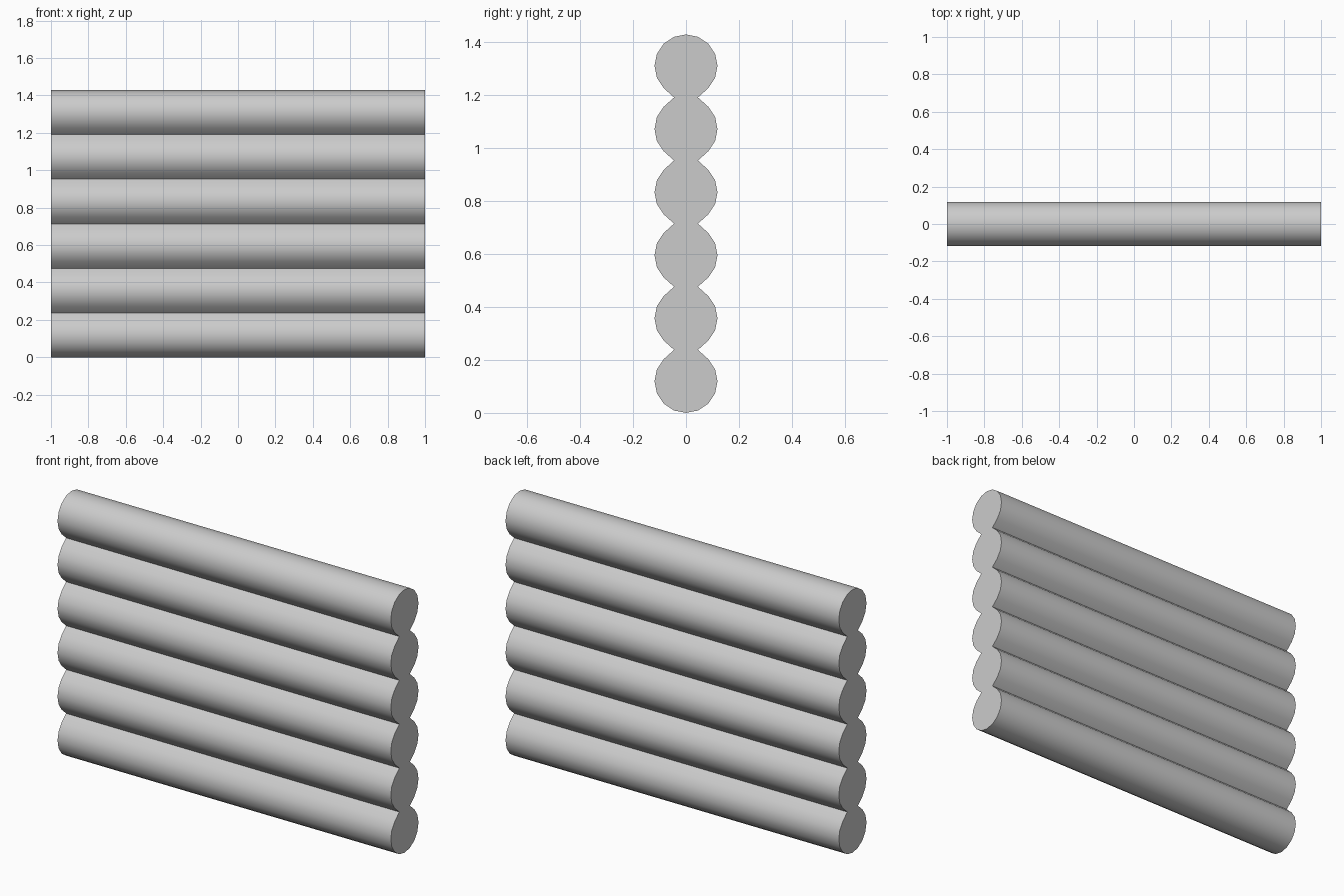
import bpy, bmesh, math

if "Cube" in bpy.data.objects:
    bpy.data.objects.remove(bpy.data.objects["Cube"])

LOGS = 6
R = 0.1188          # log radius
PITCH = 0.238       # vertical spacing of logs
NECK = 0.045        # half width where logs join

def arc(cz, a0, a1):
    # 16-sided circle points from step a0 to a1, as (y, z)
    return [(R * math.cos(i * math.pi / 8), cz + R * math.sin(i * math.pi / 8))
            for i in range(a0, a1 + 1)]

# right half outline, bottom centre to top centre
half = []
for i in range(LOGS):
    start = -4 if i == 0 else -2
    end = 4 if i == LOGS - 1 else 2
    half += arc(R + i * PITCH, start, end)
    if i < LOGS - 1:
        half.append((NECK, R + (i + 0.5) * PITCH))
outline = half + [(-y, z) for y, z in reversed(half[1:-1])]

# log wall: outline extruded along x
bm = bmesh.new()
cap = bm.faces.new([bm.verts.new((-1, y, z)) for y, z in outline])
ext = bmesh.ops.extrude_face_region(bm, geom=[cap], use_keep_orig=True)
verts = [g for g in ext["geom"] if isinstance(g, bmesh.types.BMVert)]
bmesh.ops.translate(bm, verts=verts, vec=(2, 0, 0))
bmesh.ops.recalc_face_normals(bm, faces=bm.faces[:])
mesh = bpy.data.meshes.new("log_wall")
bm.to_mesh(mesh)
bm.free()
wall = bpy.data.objects.new("log_wall", mesh)
bpy.context.collection.objects.link(wall)

# smooth round logs, sharp grooves and ends
bpy.context.view_layer.objects.active = wall
wall.select_set(True)
bpy.ops.object.shade_smooth_by_angle(angle=math.radians(35))
